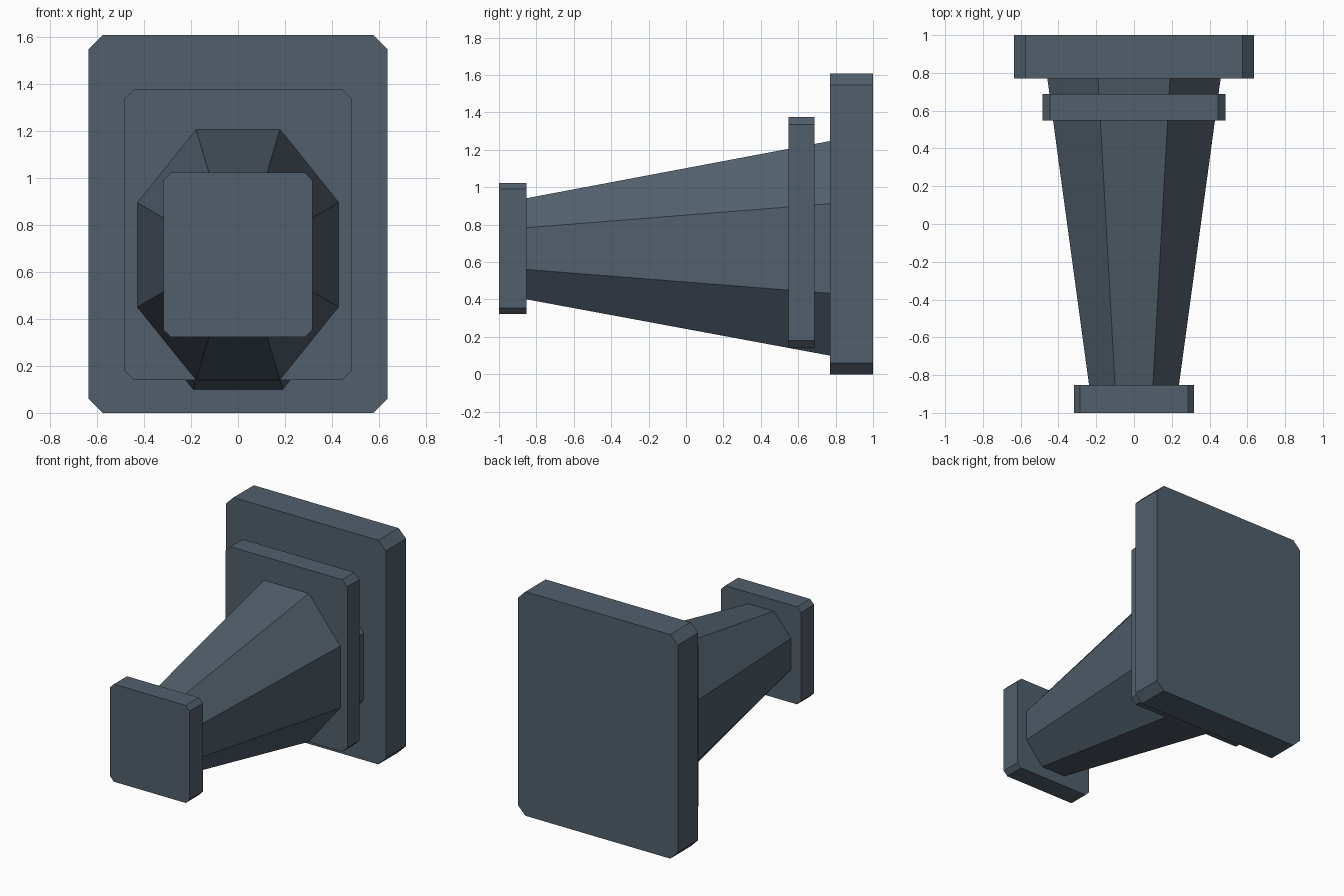
import bpy
import bmesh

if "Cube" in bpy.data.objects:
    bpy.data.objects.remove(bpy.data.objects["Cube"])

steel = bpy.data.materials.new("dark blue grey steel")
steel.diffuse_color = (0.083, 0.114, 0.148, 1)
steel.use_nodes = True
steel.node_tree.nodes["Principled BSDF"].inputs["Base Color"].default_value = steel.diffuse_color


def octagon(hx, ix, z0, z1, m0, m1):
    """Eight-sided section: hx/ix outer and inner half widths,
    z0..z1 full height, m0..m1 height of the vertical sides."""
    return [(ix, z0), (hx, m0), (hx, m1), (ix, z1),
            (-ix, z1), (-hx, m1), (-hx, m0), (-ix, z0)]


def loft(name, y0, section0, y1, section1):
    """Closed solid between two sections facing along y."""
    bm = bmesh.new()
    front = [bm.verts.new((x, y0, z)) for x, z in section0]
    back = [bm.verts.new((x, y1, z)) for x, z in section1]
    bm.faces.new(front)
    bm.faces.new(back[::-1])
    n = len(front)
    for i in range(n):
        j = (i + 1) % n
        bm.faces.new((front[i], back[i], back[j], front[j]))
    bmesh.ops.recalc_face_normals(bm, faces=bm.faces)
    mesh = bpy.data.meshes.new(name)
    bm.to_mesh(mesh)
    bm.free()
    mesh.materials.append(steel)
    obj = bpy.data.objects.new(name, mesh)
    bpy.context.collection.objects.link(obj)
    return obj


def plate(name, y0, y1, hx, z0, z1, cut):
    """Rectangular plate with four clipped corners."""
    section = octagon(hx, hx - cut, z0, z1, z0 + cut, z1 - cut)
    return loft(name, y0, section, y1, section)


# Mounting plate, collar and end pad
plate("mounting_plate", 0.77, 1.0, 0.635, 0.0, 1.608, 0.06)
plate("collar", 0.548, 0.687, 0.484, 0.14, 1.375, 0.04)
plate("end_pad", -1.0, -0.852, 0.317, 0.322, 1.022, 0.032)

# Tapered eight-sided shaft, running just into both end plates
loft("tapered_shaft",
     -0.86, octagon(0.237, 0.10, 0.402, 0.940, 0.561, 0.783),
     0.78, octagon(0.460, 0.191, 0.098, 1.249, 0.432, 0.913))
